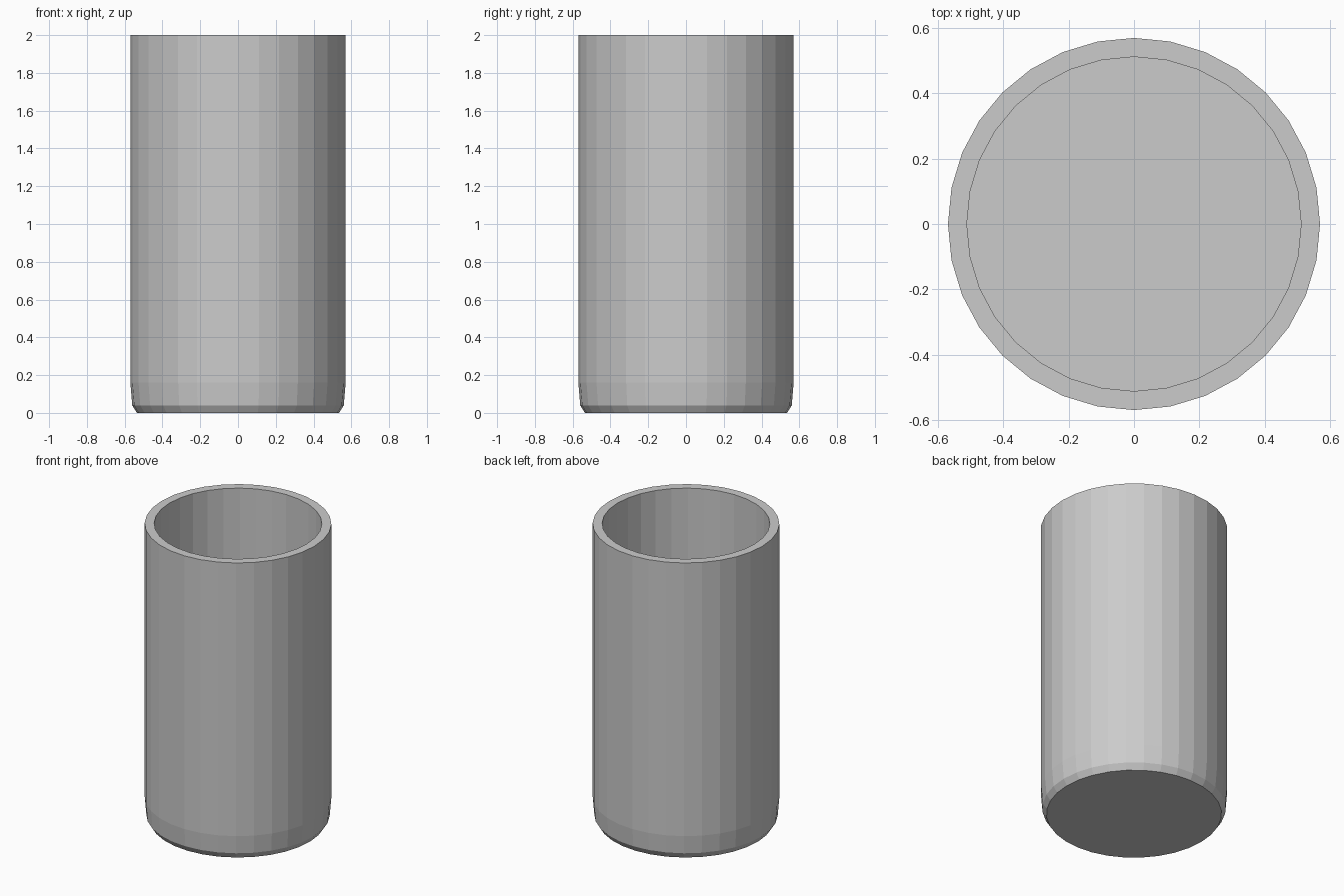
import bpy, bmesh
from math import cos, sin, tau

if "Cube" in bpy.data.objects:
    bpy.data.objects.remove(bpy.data.objects["Cube"])

SIDES = 32

# Cup profile (radius, height): outside from base to rim, then down the inside
profile = [(0.535, 0.0), (0.56, 0.04), (0.57, 0.16), (0.57, 2.0),
           (0.512, 2.0), (0.512, 0.06)]

bm = bmesh.new()
rings = [[bm.verts.new((r * cos(tau * i / SIDES), r * sin(tau * i / SIDES), z))
          for i in range(SIDES)] for r, z in profile]

# Walls and rim
for a, b in zip(rings, rings[1:]):
    for i in range(SIDES):
        j = (i + 1) % SIDES
        bm.faces.new((a[i], a[j], b[j], b[i]))

# Underside and inner floor
bm.faces.new(rings[0][::-1])
bm.faces.new(rings[-1])

mesh = bpy.data.meshes.new("cup")
bm.to_mesh(mesh)
bm.free()
cup = bpy.data.objects.new("cup", mesh)
bpy.context.collection.objects.link(cup)
